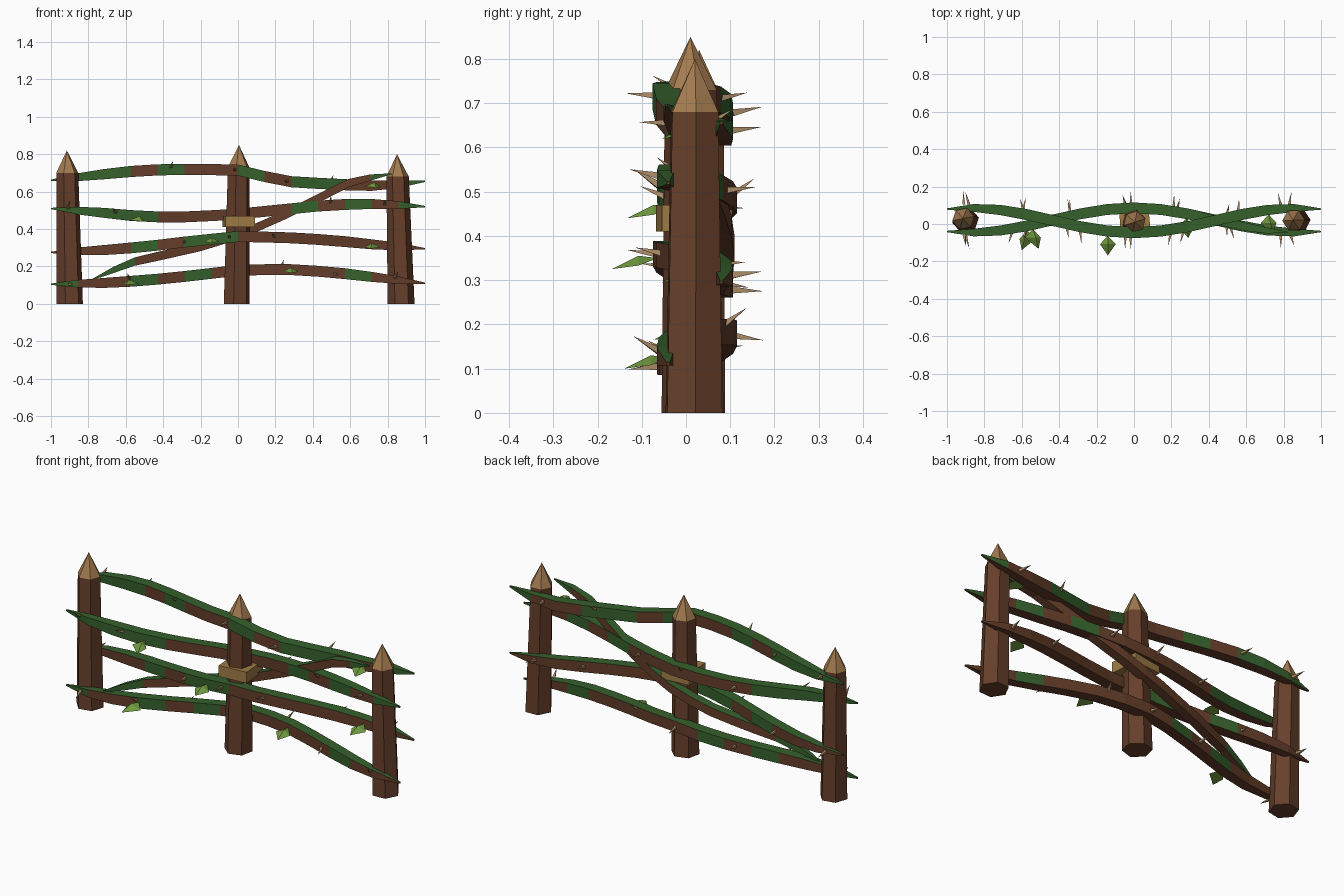
import bpy, bmesh, math, random
from mathutils import Vector

if "Cube" in bpy.data.objects:
    bpy.data.objects.remove(bpy.data.objects["Cube"])
random.seed(4)


def material(name, rgb):
    m = bpy.data.materials.new(name)
    m.use_nodes = True
    m.diffuse_color = (*rgb, 1)
    m.node_tree.nodes["Principled BSDF"].inputs["Base Color"].default_value = (*rgb, 1)
    return m


POST = material("post_bark", (0.135, 0.05, 0.024))
TIP = material("cut_wood", (0.37, 0.2, 0.08))
BAND = material("rope_gold", (0.34, 0.2, 0.06))
VINE = material("vine_bark", (0.125, 0.046, 0.022))
MOSS = material("moss_green", (0.036, 0.118, 0.025))
THORN = material("thorn_bone", (0.42, 0.27, 0.14))
LEAF = material("leaf_green", (0.16, 0.32, 0.05))


def finish(bm, name, mats):
    bmesh.ops.recalc_face_normals(bm, faces=bm.faces)
    mesh = bpy.data.meshes.new(name)
    bm.to_mesh(mesh)
    bm.free()
    for m in mats:
        mesh.materials.append(m)
    obj = bpy.data.objects.new(name, mesh)
    bpy.context.collection.objects.link(obj)
    return obj


def ring(bm, center, radius, sides, turn, axis="z"):
    verts = []
    for i in range(sides):
        a = turn + math.tau * i / sides
        u, v = radius * math.cos(a), radius * math.sin(a)
        offset = Vector((u, v, 0)) if axis == "z" else Vector((0, u, v))
        verts.append(bm.verts.new(center + offset))
    return verts


def bridge(bm, a, b):
    n = len(a)
    return [bm.faces.new((a[i], a[(i + 1) % n], b[(i + 1) % n], b[i])) for i in range(n)]


def spike(bm, base, tip, radius):
    axis = (tip - base).normalized()
    side = axis.orthogonal().normalized()
    up = axis.cross(side)
    foot = [bm.verts.new(base + radius * v) for v in (side, up, -side, -up)]
    top = bm.verts.new(tip)
    bm.faces.new(foot)
    for i in range(4):
        bm.faces.new((foot[i], foot[(i + 1) % 4], top))


# Posts: tapered, leaning hexagonal stakes with sharpened tips
def post(name, foot, top, shoulder, turn):
    foot, top = Vector(foot), Vector(top)
    bm = bmesh.new()
    low = ring(bm, foot, 0.072, 6, turn)
    high = ring(bm, foot.lerp(top, shoulder / top.z), 0.06, 6, turn)
    bm.faces.new(low)
    bridge(bm, low, high)
    apex = bm.verts.new(top)
    for i in range(6):
        bm.faces.new((high[i], high[(i + 1) % 6], apex)).material_index = 1
    finish(bm, name, [POST, TIP])


post("right_post", (-0.9, 0.02, 0), (-0.915, 0.03, 0.82), 0.7, 0.2)
post("middle_post", (-0.007, 0.015, 0), (0.005, 0.01, 0.85), 0.73, 0.3)
post("left_post", (0.872, 0.018, 0), (0.85, 0.02, 0.8), 0.68, 0.05)

# Binding band: a square collar around the middle post
bm = bmesh.new()
low = ring(bm, Vector((0.004, 0.018, 0.41)), 0.112, 4, math.radians(50))
high = ring(bm, Vector((0.004, 0.018, 0.47)), 0.112, 4, math.radians(50))
bm.faces.new(low)
bm.faces.new(high)
bridge(bm, low, high)
finish(bm, "binding_band", [BAND])


# Vines: squared rails that weave past the posts, mossy on top
SEGMENTS = 14


def weave(x, side):
    return 0.02 + side * 0.066 * math.cos(math.pi * x / 0.88)


def vine_points(x0, x1, heights, side):
    points = []
    for k in range(SEGMENTS + 1):
        t = k / SEGMENTS
        x = x0 + (x1 - x0) * t
        f = t * (len(heights) - 1)
        i = min(int(f), len(heights) - 2)
        z = heights[i] + (heights[i + 1] - heights[i]) * (f - i)
        points.append(Vector((x, weave(x, side), z)))
    return points


def vine(name, points, radius, mossy):
    bm = bmesh.new()
    rings = []
    for k, p in enumerate(points):
        edge = min(k, SEGMENTS - k)
        r = radius * (0.12, 0.7, 0.92, 1)[min(edge, 3)]
        rings.append(ring(bm, p, r, 4, math.radians(45), "x"))
    bm.faces.new(rings[0])
    bm.faces.new(rings[-1])
    for k in range(SEGMENTS):
        for f in bridge(bm, rings[k], rings[k + 1]):
            f.material_index = int(k in mossy)
    bmesh.ops.recalc_face_normals(bm, faces=bm.faces)
    # Moss covers the upper side, bare bark the underside
    for f in bm.faces:
        if abs(f.normal.z) > 0.6:
            f.material_index = int(f.normal.z > 0)
    finish(bm, name, [VINE, MOSS])


def thorns(name, points, radius):
    bm = bmesh.new()
    for k in range(1, SEGMENTS, 2):
        base = points[k].lerp(points[k - 1], random.random() * 0.6)
        out = 1 if base.y > 0.02 else -1
        way = Vector((random.uniform(-0.35, 0.35), out, random.uniform(-0.2, 0.8))).normalized()
        spike(bm, base + way * radius * 0.5, base + way * (radius + 0.05), 0.011)
    finish(bm, name, [THORN])


vines = {
    "top_vine": (-1, 1, (0.66, 0.69, 0.715, 0.72, 0.715, 0.655, 0.64, 0.63, 0.655),
                 -1, 0.042, (0, 1, 2, 4, 7, 9, 10, 13)),
    "upper_vine": (-1, 1, (0.51, 0.49, 0.465, 0.465, 0.48, 0.505, 0.53, 0.535, 0.52),
                   1, 0.041, (0, 1, 2, 3, 9, 11, 13)),
    "lower_vine": (-1, 1, (0.275, 0.285, 0.305, 0.335, 0.36, 0.355, 0.34, 0.315, 0.295),
                   -1, 0.041, (3, 5, 6)),
    "bottom_vine": (-1, 1, (0.105, 0.11, 0.125, 0.15, 0.18, 0.185, 0.17, 0.14, 0.11),
                    1, 0.041, (0, 3, 5, 11)),
    "diagonal_vine": (-0.78, 0.82, (0.13, 0.22, 0.265, 0.31, 0.375, 0.46, 0.56, 0.66, 0.695),
                      1, 0.034, (0, 1, 13)),
}
for name, (x0, x1, heights, side, radius, mossy) in vines.items():
    points = vine_points(x0, x1, heights, side)
    vine(name, points, radius, mossy)
    if name != "diagonal_vine":
        thorns(name + "_thorns", points, radius)


# Leaves: folded kites hanging forward from the vines
def leaf(name, x, z, side, skew):
    bm = bmesh.new()
    root = Vector((x, weave(x, side) - 0.025, z))
    stem, mid, tip, left, right = [
        bm.verts.new(root + Vector(o)) for o in (
            (0, 0, 0.005), (skew / 2, -0.045, 0.01), (skew, -0.105, -0.02),
            (-0.042, -0.045, -0.012), (0.042, -0.045, -0.012))]
    for a, b in ((stem, left), (left, tip), (tip, right), (right, stem)):
        bm.faces.new((a, b, mid))
    bm.faces.new((stem, right, tip, left))
    finish(bm, name, [LEAF])


for i, spot in enumerate([(-0.57, 0.12, 1, -0.03), (-0.54, 0.46, 1, 0.03),
                          (-0.14, 0.345, -1, 0.0), (0.28, 0.185, 1, 0.01),
                          (0.72, 0.315, -1, -0.01), (0.72, 0.64, -1, 0.02)]):
    leaf(f"leaf_{i + 1}", *spot)
